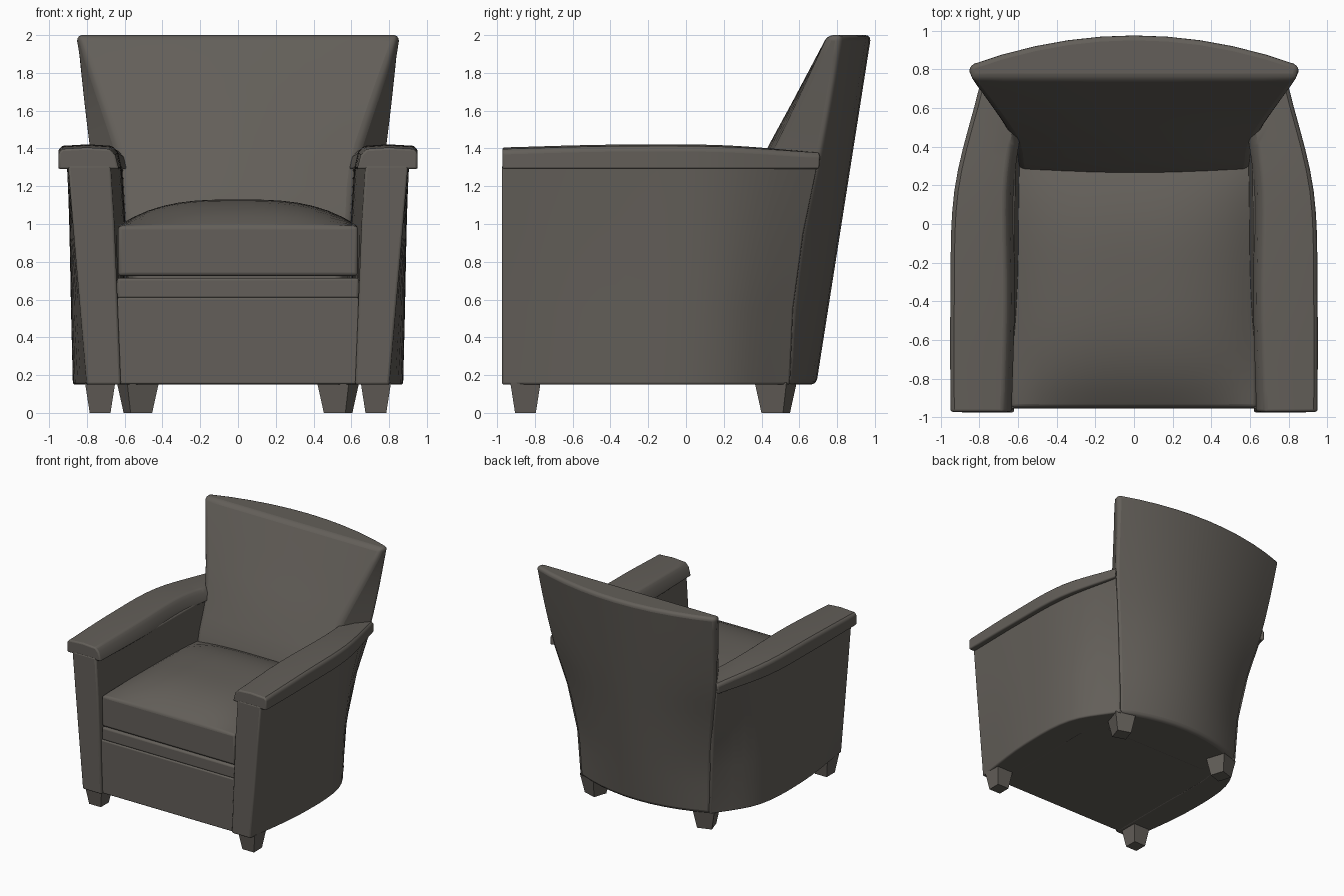
import bpy, bmesh, math
from mathutils import Vector

if "Cube" in bpy.data.objects:
    bpy.data.objects.remove(bpy.data.objects["Cube"], do_unlink=True)


def material(name, colour):
    m = bpy.data.materials.new(name)
    m.use_nodes = True
    m.diffuse_color = (*colour, 1)
    m.node_tree.nodes["Principled BSDF"].inputs["Base Color"].default_value = (*colour, 1)
    return m


LEATHER = material("brown grey leather", (0.125, 0.114, 0.1))


def finish(bm, name, bevel=0.0, mirror=False, angle=40):
    bmesh.ops.recalc_face_normals(bm, faces=bm.faces)
    mesh = bpy.data.meshes.new(name)
    bm.to_mesh(mesh)
    bm.free()
    mesh.materials.append(LEATHER)
    ob = bpy.data.objects.new(name, mesh)
    bpy.context.collection.objects.link(ob)
    if bevel:
        mod = ob.modifiers.new("Soft edges", "BEVEL")
        mod.width, mod.segments = bevel, 3
        mod.limit_method, mod.angle_limit = "ANGLE", math.radians(angle)
    if mirror:
        ob.modifiers.new("Mirror", "MIRROR")
    bpy.ops.object.select_all(action="DESELECT")
    ob.select_set(True)
    bpy.context.view_layer.objects.active = ob
    bpy.ops.object.shade_smooth_by_angle(angle=math.radians(35))
    return ob


def spline(keys, steps):
    """Catmull-Rom curve through the key points."""
    keys = [Vector(k) for k in keys]
    pts = [2 * keys[0] - keys[1]] + keys + [2 * keys[-1] - keys[-2]]
    out = []
    for a, b, c, d in zip(pts, pts[1:], pts[2:], pts[3:]):
        for i in range(steps):
            t = i / steps
            out.append(0.5 * (2 * b + (c - a) * t + (2 * a - 5 * b + 4 * c - d) * t * t
                              + (3 * b - a - 3 * c + d) * t ** 3))
    return out + [keys[-1]]


def loft(name, rings, **kw):
    bm = bmesh.new()
    rows = [[bm.verts.new(p) for p in ring] for ring in rings]
    for r, s in zip(rows, rows[1:]):
        for i in range(len(r)):
            j = (i + 1) % len(r)
            bm.faces.new((r[i], r[j], s[j], s[i]))
    bm.faces.new(rows[0])
    bm.faces.new(rows[-1])
    return finish(bm, name, **kw)


def smooth_loft(name, stations, steps, **kw):
    """Loft whose matching ring points are joined by curves."""
    rails = [spline(rail, steps) for rail in zip(*stations)]
    return loft(name, list(zip(*rails)), **kw)


def box(name, x, y0, y1, z0, z1, bevel):
    ring = lambda z: [(-x, y0, z), (x, y0, z), (x, y1, z), (-x, y1, z)]
    return loft(name, [ring(z0), ring(z1)], bevel=bevel)


FLOOR = 0.15
# Outer side wall: height, x at front, middle and rear, then the rear corner
SIDE = [(FLOOR, 0.80, 0.87, 0.84, (0.62, 0.55)),
        (0.55, 0.835, 0.88, 0.855, (0.64, 0.57)),
        (0.95, 0.87, 0.89, 0.87, (0.70, 0.625)),
        (1.31, 0.90, 0.905, 0.885, (0.78, 0.70))]

# Arms: closed sections run from the front post to the rear corner
stations = []
for k, (y, inner) in enumerate([(-0.975, 0.655), (-0.37, 0.605), (0.17, 0.595), (0.55, 0.59)]):
    ring = []
    for level in SIDE:
        x, yy = level[4] if k == 3 else (level[k + 1], y)
        ring.append((x, yy, level[0]))
    ring += [(inner + 0.02, y, 1.31), (inner, y, 1.0), (0.62 if k < 3 else 0.5, y, FLOOR)]
    stations.append(ring)
smooth_loft("arm", stations, 5, bevel=0.012, mirror=True)

# Padded arm caps, overhanging the outer side
stations = []
for y, outer, inner, rear, top in [(-0.972, 0.95, 0.65, -0.972, 1.405), (-0.4, 0.95, 0.635, -0.4, 1.42),
                                   (0.17, 0.93, 0.64, 0.17, 1.418), (0.71, 0.80, 0.59, 0.55, 1.385)]:
    stations.append([(outer, y, 1.29), (outer, y, top - 0.025), (outer - 0.02, y, top - 0.008),
                     ((outer + inner) / 2, (y + rear) / 2, top), (inner + 0.03, rear, top - 0.008),
                     (inner, rear, top - 0.04), (inner - 0.02, rear, 1.29)])
smooth_loft("arm_cap", stations, 5, bevel=0.012, mirror=True)

# Backrest: curved rear panel, slanted wings and a leaning front face
corners = [(lv[0], *lv[4]) for lv in SIDE] + [(1.65, 0.825, 0.765), (2.0, 0.858, 0.825)]
fronts = [(0.52, 0.24, 0), (0.52, 0.24, 0), (0.59, 0.24, 0.03),
          (0.62, 0.385, 0.045), (0.725, 0.565, 0.025), (0.85, 0.75, 0.0)]
rings = []
COLS = 10
for (z, xc, yc), (xf, yf, bulge) in zip(corners, fronts):
    yb = 0.69 + 0.157 * (z - FLOOR)
    us = [2 * i / COLS - 1 for i in range(COLS + 1)]
    ring = [(u * xc, yb + (yc - yb) * u * u, z) for u in us]
    ring += [(-u * xf, yf + bulge * u * u, z) for u in us]
    rings.append(ring)
smooth_loft("backrest", rings, 3, bevel=0.03, angle=50)

# Front apron and the narrow band above it
box("front_apron", 0.64, -0.955, 0.45, FLOOR + 0.002, 0.61, 0.01)
box("front_band", 0.64, -0.945, 0.45, 0.605, 0.715, 0.015)

# Crowned seat cushion
bm = bmesh.new()
bmesh.ops.create_grid(bm, x_segments=16, y_segments=16, size=1)
for v in bm.verts:
    u, w = v.co.x, v.co.y
    v.co = (0.635 * u, -0.3 + 0.65 * w, 0.99 + 0.14 * (1 - abs(u) ** 3) * (1 - abs(w) ** 3))
low = bmesh.ops.extrude_face_region(bm, geom=bm.faces[:])["geom"]
for v in low:
    if isinstance(v, bmesh.types.BMVert):
        v.co.z = 0.725
finish(bm, "seat_cushion", bevel=0.018)


# Tapered feet
def foot(name, x, y, top, bottom, turn):
    def ring(z, half):
        pts = []
        for i in range(4):
            a = math.radians(45 + 90 * i + turn)
            r = half * math.sqrt(2)
            pts.append((x + r * math.cos(a), y + r * math.sin(a), z))
        return pts
    loft(name, [ring(0, bottom), ring(FLOOR + 0.01, top)], mirror=True)


foot("front_foot", 0.73, -0.85, 0.08, 0.055, 0)
foot("rear_foot", 0.53, 0.475, 0.088, 0.06, -18)
